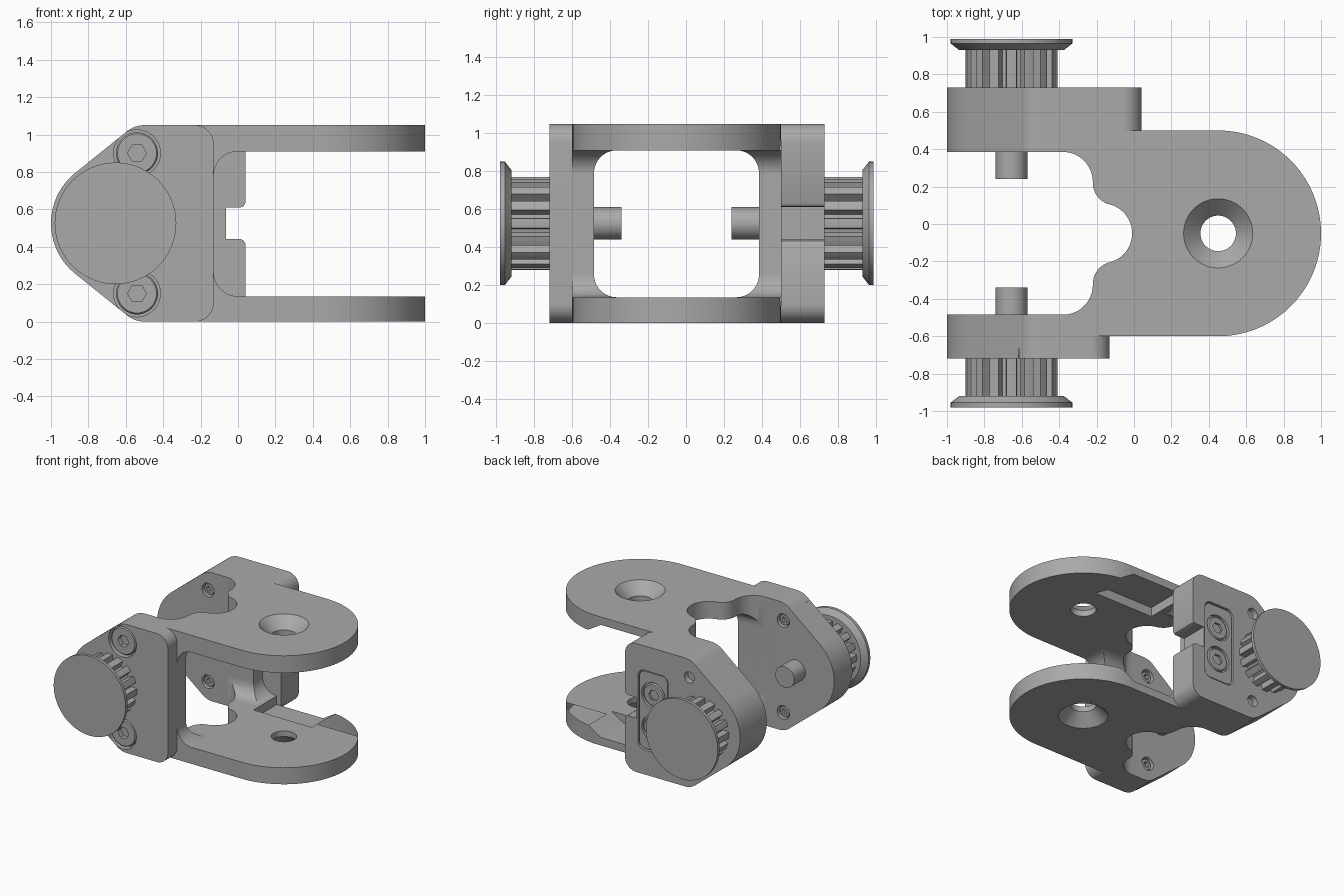
import bpy
import bmesh
from math import cos, sin, pi, radians
from mathutils import Vector
from mathutils.geometry import convex_hull_2d

cube = bpy.data.objects.get("Cube")
if cube:
    bpy.data.objects.remove(cube, do_unlink=True)

grey = bpy.data.materials.new("plain_grey")
grey.use_nodes = True
colour = (0.4, 0.4, 0.4, 1)
grey.diffuse_color = colour
grey.node_tree.nodes["Principled BSDF"].inputs["Base Color"].default_value = colour

H, MID = 1.05, 0.525          # bracket height and its middle
AXLE = (-0.655, MID)          # pulley axle in x, z
BOLTS = [(-0.54, 0.9), (-0.54, 0.15)]


def place(u, v, w, axis):
    return {"x": (w, u, v), "y": (u, w, v), "z": (u, v, w)}[axis]


def loft(name, rings):
    """Closed solid through a list of equal rings."""
    bm = bmesh.new()
    loops = [[bm.verts.new(p) for p in ring] for ring in rings]
    n = len(loops[0])
    bm.faces.new(loops[0])
    bm.faces.new(loops[-1])
    for a, b in zip(loops, loops[1:]):
        for i in range(n):
            j = (i + 1) % n
            bm.faces.new((a[i], a[j], b[j], b[i]))
    bmesh.ops.recalc_face_normals(bm, faces=bm.faces)
    mesh = bpy.data.meshes.new(name)
    bm.to_mesh(mesh)
    bm.free()
    mesh.materials.append(grey)
    obj = bpy.data.objects.new(name, mesh)
    bpy.context.collection.objects.link(obj)
    return obj


def prism(name, pts, axis, lo, hi):
    return loft(name, [[place(u, v, w, axis) for u, v in pts] for w in (lo, hi)])


def turned(name, centre, profile, axis="y", n=48):
    """Solid of revolution from (radius, height) pairs."""
    return loft(name, [[place(u, v, h, axis) for u, v in arc(*centre, r, 0, 360 - 360 / n, n - 1)]
                       for r, h in profile])


def arc(cx, cy, r, a0, a1, n=12):
    angles = [radians(a0 + (a1 - a0) * i / n) for i in range(n + 1)]
    return [(cx + r * cos(a), cy + r * sin(a)) for a in angles]


def hull(circles, extra=()):
    pts = [p for c in circles for p in arc(*c, 0, 360, 72)[:-1]] + list(extra)
    return [pts[i] for i in convex_hull_2d([Vector(p) for p in pts])]


def rounded(x0, x1, y0, y1, r):
    return hull([(x, y, r) for x in (x0 + r, x1 - r) for y in (y0 + r, y1 - r)])


def boolean(obj, tool, operation="DIFFERENCE"):
    mod = obj.modifiers.new("cut", "BOOLEAN")
    mod.object, mod.operation, mod.solver = tool, operation, "EXACT"
    bpy.context.view_layer.objects.active = obj
    bpy.ops.object.modifier_apply(modifier=mod.name)
    bpy.data.objects.remove(tool, do_unlink=True)


def bore(obj, centre, r, lo, hi):
    boolean(obj, turned("cutter", centre, [(r, lo), (r, hi)]))


def screw(name, centre, r, face, into, hex_r):
    """Round head with a hexagon socket; into is the direction into the part."""
    head = turned(name, centre, [(r, face + into * 0.06), (r, face + into * 0.01), (r * 0.93, face)])
    boolean(head, prism("cutter", arc(*centre, hex_r, 0, 300, 5), "y",
                        face - into * 0.02, face + into * 0.04))


# Main bracket: plan outline with a rounded nose and a notched throat
upper = ([(-1.1, 0.385)] + arc(-0.38, 0.225, 0.16, 90, 0)
         + arc(-0.10, 0.22, 0.12, 180, 250, 8)[1:] + arc(-0.17, -0.05, 0.16, 78, 0))
lower = [(x, -0.1 - y) for x, y in reversed(upper[:-1])]
plan = arc(0.45, -0.05, 0.55, -90, 90, 48) + [(-1.1, 0.5)] + upper + lower + [(-1.1, -0.6)]
frame = prism("bracket_frame", plan, "z", 0, H)

ears = [(*AXLE, 0.345), (-0.5, 0.9, 0.15), (-0.5, 0.15, 0.15)]
boolean(frame, prism("cutter", hull(ears, [(1.2, 0), (1.2, H)]), "y", -0.9, 0.9), "INTERSECT")
boolean(frame, prism("cutter", rounded(-0.13, 1.5, 0.135, 0.91, 0.13), "y", -0.9, 0.9))
boolean(frame, prism("cutter", rounded(-0.485, 0.385, 0.135, 0.91, 0.12), "x", -0.5, 1.2))

# Countersunk pivot holes and belt clearance pockets in both arms
for flip in (False, True):
    def zz(z):
        return H - z if flip else z
    boolean(frame, turned("cutter", (0.45, -0.05),
                          [(0.2, zz(-0.015)), (0.095, zz(0.09)), (0.095, zz(0.2))], "z"))
    pocket = [(0.0, 0.2), (0.0, 0.065), (0.42, 0.065), (0.64, 0.2)]
    boolean(frame, prism("cutter", [(x, zz(z)) for x, z in pocket], "y", 0.2, 0.6))

# Front cover and rear belt block
cover = prism("front_cover", hull(ears + [(-0.23, 0.95, 0.1), (-0.23, 0.1, 0.1)]), "y", -0.72, -0.6)
block = prism("rear_block", hull(ears + [(-0.06, 0.95, 0.1), (-0.06, 0.1, 0.1)]), "y", 0.5, 0.73)
slot = [(-0.065, 0.44), (0.015, 0.44), (0.03, 0.433), (0.042, 0.41), (0.1, 0.41)]
slot += [(x, H - z) for x, z in reversed(slot)]
boolean(block, prism("cutter", slot, "y", 0.4, 0.8))

# Bolts through the ears
for i, c in enumerate(BOLTS):
    bore(cover, c, 0.125, -0.8, -0.665)
    screw(f"front_bolt_{i}", c, 0.112, -0.71, 1, 0.05)
    bore(block, c, 0.045, 0.68, 0.8)
    bore(frame, c, 0.055, -0.53, -0.4)
    bore(frame, c, 0.055, 0.3, 0.43)
    screw(f"inner_bolt_front_{i}", c, 0.045, -0.5, -1, 0.025)
    screw(f"inner_bolt_rear_{i}", c, 0.045, 0.4, 1, 0.025)

# Belt clamp plate sunk in the rear block, with two screws
boolean(block, prism("cutter", rounded(-0.35, -0.075, 0.2, 0.85, 0.06), "y", 0.69, 0.8))
clamp = prism("clamp_plate", rounded(-0.34, -0.085, 0.21, 0.84, 0.05), "y", 0.68, 0.722)
for i, z in enumerate((MID - 0.135, MID + 0.135)):
    c = (-0.21, z)
    bore(clamp, c, 0.105, 0.7, 0.8)
    screw(f"clamp_screw_{i}", c, 0.092, 0.718, -1, 0.045)

# Toothed pulleys with flanges, and the axle pins facing inward
TEETH = 16
gear = []
for i in range(TEETH):
    a = 360 / TEETH * i
    gear += arc(*AXLE, 0.245, a - 6, a + 6, 4) + arc(*AXLE, 0.195, a + 8.5, a + 14, 3)
for side, s, face, inner in (("front", -1, 0.72, 0.485), ("rear", 1, 0.73, 0.385)):
    prism(f"{side}_pulley_teeth", gear, "y", s * face, s * (face + 0.21))
    turned(f"{side}_pulley_flange", AXLE,
           [(0.28, s * (face + 0.2)), (0.325, s * (face + 0.235)), (0.325, s * (face + 0.26))], n=72)
    turned(f"{side}_axle_pin", AXLE, [(0.085, s * (inner + 0.02)), (0.085, s * (inner - 0.145))])

# Smooth the curves, keep the edges crisp
bpy.ops.object.select_all(action="DESELECT")
for obj in bpy.context.collection.objects:
    if obj.type == "MESH":
        obj.select_set(True)
        bpy.context.view_layer.objects.active = obj
bpy.ops.object.shade_smooth_by_angle(angle=radians(30))
